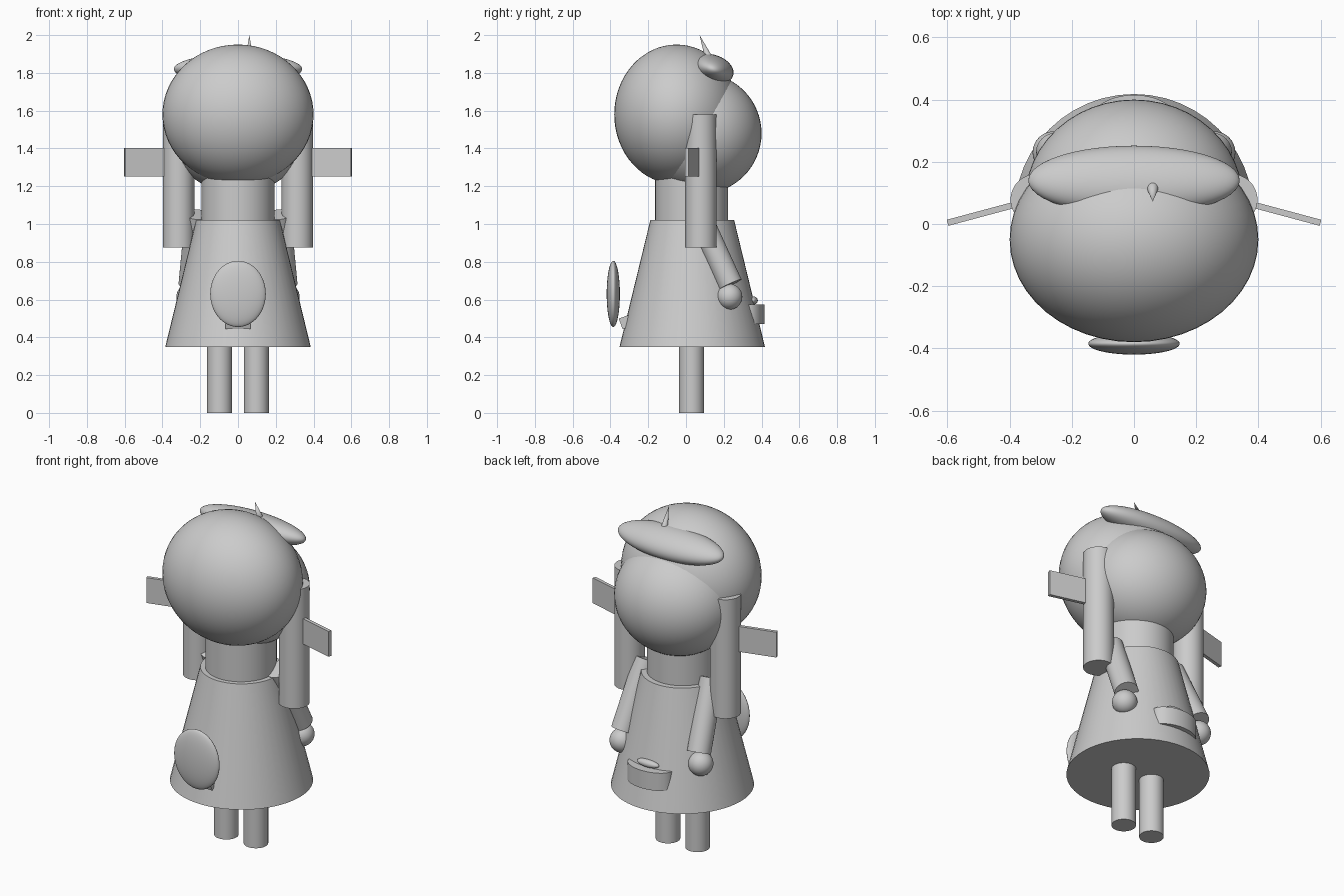
import bpy
from math import radians
from mathutils import Vector

cube = bpy.data.objects.get("Cube")
if cube:
    bpy.data.objects.remove(cube, do_unlink=True)

# One plain material for the whole figure
grey = bpy.data.materials.new("plain grey")
grey.use_nodes = True
colour = (0.6, 0.6, 0.6, 1)
grey.diffuse_color = colour
grey.node_tree.nodes["Principled BSDF"].inputs["Base Color"].default_value = colour


def finish(name, smooth=True):
    ob = bpy.context.object
    ob.name = name
    ob.data.materials.append(grey)
    if smooth:
        bpy.ops.object.shade_smooth_by_angle(angle=radians(40))
    return ob


def ellipsoid(name, centre, radii, tilt=0):
    bpy.ops.mesh.primitive_uv_sphere_add(segments=48, ring_count=32, radius=1,
                                         location=centre, rotation=(tilt, 0, 0))
    bpy.context.object.scale = radii
    return finish(name)


def rod(name, start, end, r1, r2=None):
    """Round rod or cone between two points."""
    start, end = Vector(start), Vector(end)
    axis = end - start
    bpy.ops.mesh.primitive_cone_add(vertices=48, radius1=r1, radius2=r1 if r2 is None else r2,
                                    depth=axis.length, location=(start + end) / 2,
                                    rotation=axis.to_track_quat('Z', 'Y').to_euler())
    return finish(name)


def box(name, centre, size, rotation):
    bpy.ops.mesh.primitive_cube_add(size=1, location=centre, rotation=rotation)
    bpy.context.object.scale = size
    return finish(name, smooth=False)


# Head, hair and hat
ellipsoid("hair", (0, -0.05, 1.58), (0.4, 0.33, 0.37))
ellipsoid("face", (0, 0.08, 1.48), (0.35, 0.32, 0.32))
ellipsoid("beret", (0, 0.14, 1.82), (0.34, 0.115, 0.076), radians(-18))
rod("beret_stem", (0.06, 0.12, 1.88), (0.06, 0.072, 2.0), 0.02, 0)

# Body
rod("neck", (0, 0.03, 0.95), (0, 0.03, 1.3), 0.193)
rod("dress", (0, 0.033, 0.35), (0, 0.033, 1.02), 0.385, 0.222)

# Mirrored limbs, hair locks and ribbons
for side, s in (("left", 1), ("right", -1)):
    rod(side + "_leg", (s * 0.097, 0.03, 0), (s * 0.097, 0.03, 0.4), 0.066)
    rod(side + "_hair_lock", (s * 0.314, 0.078, 0.875), (s * 0.314, 0.078, 1.58), 0.083)
    rod(side + "_arm", (s * 0.25, 0.235, 0.68), (s * 0.215, 0.066, 1.05), 0.065)
    ellipsoid(side + "_hand", (s * 0.258, 0.23, 0.615), (0.068, 0.068, 0.068))
    box(side + "_ribbon", (s * 0.45, 0.044, 1.327), (0.31, 0.02, 0.15),
        (0, 0, s * radians(-15)))

# Pocket with a small item in it
pocket = rod("pocket", (0, 0.33, 0.47), (0, 0.33, 0.575), 1)
pocket.scale = (0.14, 0.085, 1)
ellipsoid("pocket_item", (0, 0.355, 0.595), (0.07, 0.025, 0.022))

# Oval tail and its connecting stub
ellipsoid("tail", (0, -0.385, 0.63), (0.147, 0.035, 0.175))
box("tail_stub", (0, -0.28, 0.495), (0.13, 0.14, 0.06), (radians(20), 0, 0))
